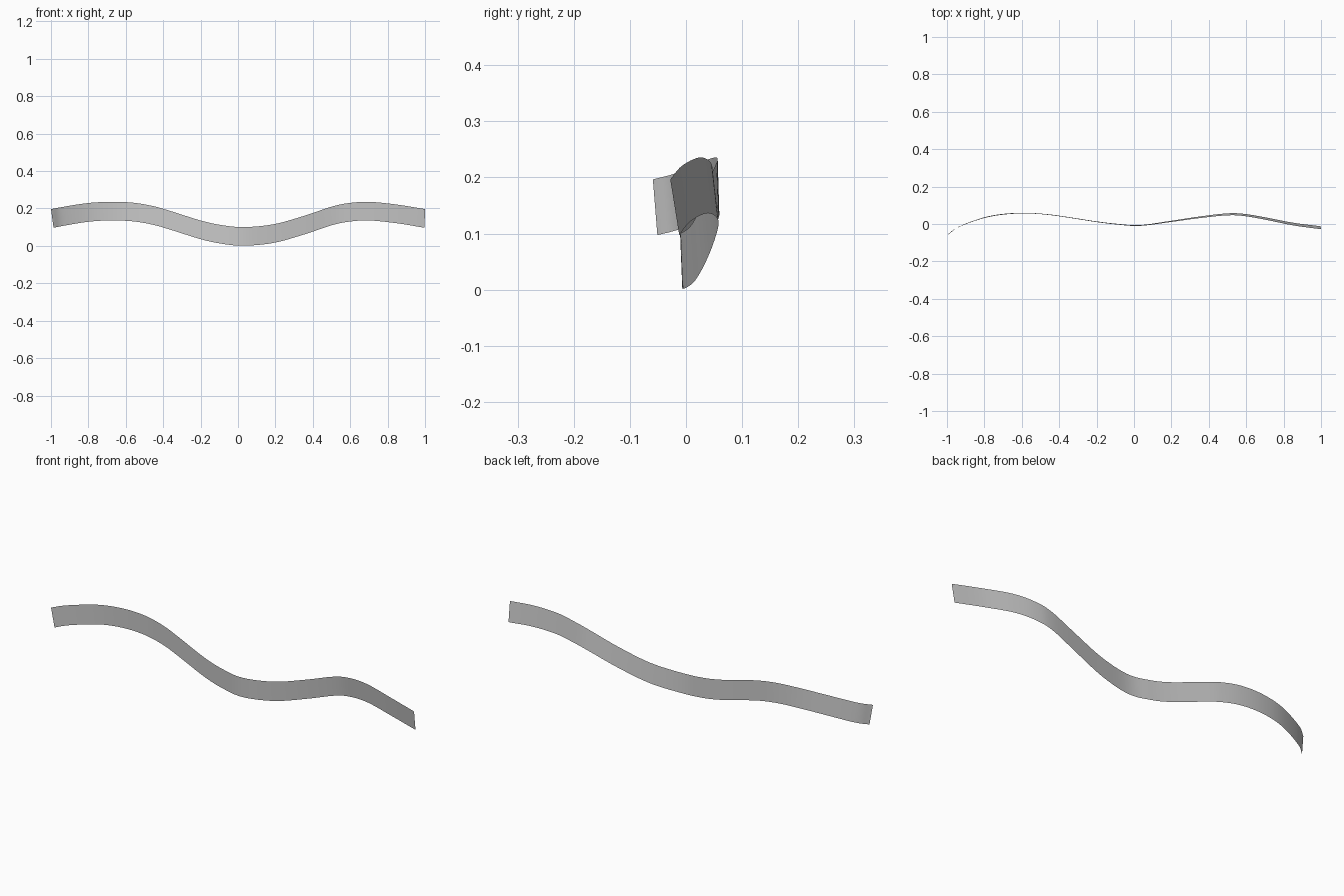
import bpy, bmesh
from mathutils import Vector

if "Cube" in bpy.data.objects:
    bpy.data.objects.remove(bpy.data.objects["Cube"])

# Lower edge of the ribbon: x, y, z
lower = [(-.986, -.051, .097), (-.93, -.011, .108), (-.8, .036, .129), (-.68, .056, .136),
         (-.56, .059, .131), (-.45, .051, .112), (-.35, .037, .083), (-.2, .014, .036),
         (-.09, .001, .012), (.03, -.006, .001), (.19, .016, .016), (.35, .040, .060),
         (.5, .057, .110), (.59, .054, .129), (.7, .036, .136), (.85, .007, .121),
         (.997, -.012, .097)]
# Offset from lower to upper edge at left end, left crest, middle, right crest, right end
lean = [(-.986, -.014, -.008), (-.6, .002, -.003), (.03, 0, -.004), (.52, 0, -.011), (.997, .003, -.016)]


def smooth(pts, steps):
    """Catmull-Rom curve through the points."""
    p = [Vector(q) for q in pts]
    p = [2 * p[0] - p[1]] + p + [2 * p[-1] - p[-2]]
    out = []
    for i in range(1, len(p) - 2):
        a, b, c, d = p[i - 1:i + 3]
        for s in range(steps):
            t = s / steps
            out.append(.5 * (2 * b + (c - a) * t + (2 * a - 5 * b + 4 * c - d) * t ** 2
                             + (3 * b - a - 3 * c + d) * t ** 3))
    return out + [p[-2]]


def offset(x):
    for (x0, a0, b0), (x1, a1, b1) in zip(lean, lean[1:]):
        if x <= x1 + 1e-6:
            t = max(0, (x - x0) / (x1 - x0))
            return Vector((a0 + (a1 - a0) * t, b0 + (b1 - b0) * t, .0995))
    return Vector((lean[-1][1], lean[-1][2], .0995))


# Ribbon sheet: quads between lower and upper edges
bm = bmesh.new()
pairs = [(bm.verts.new(p), bm.verts.new(p + offset(p.x))) for p in smooth(lower, 6)]
for (a, b), (c, d) in zip(pairs, pairs[1:]):
    bm.faces.new((a, c, d, b)).smooth = True
mesh = bpy.data.meshes.new("wavy_ribbon")
bm.to_mesh(mesh)
bm.free()
bpy.context.collection.objects.link(bpy.data.objects.new("wavy_ribbon", mesh))
